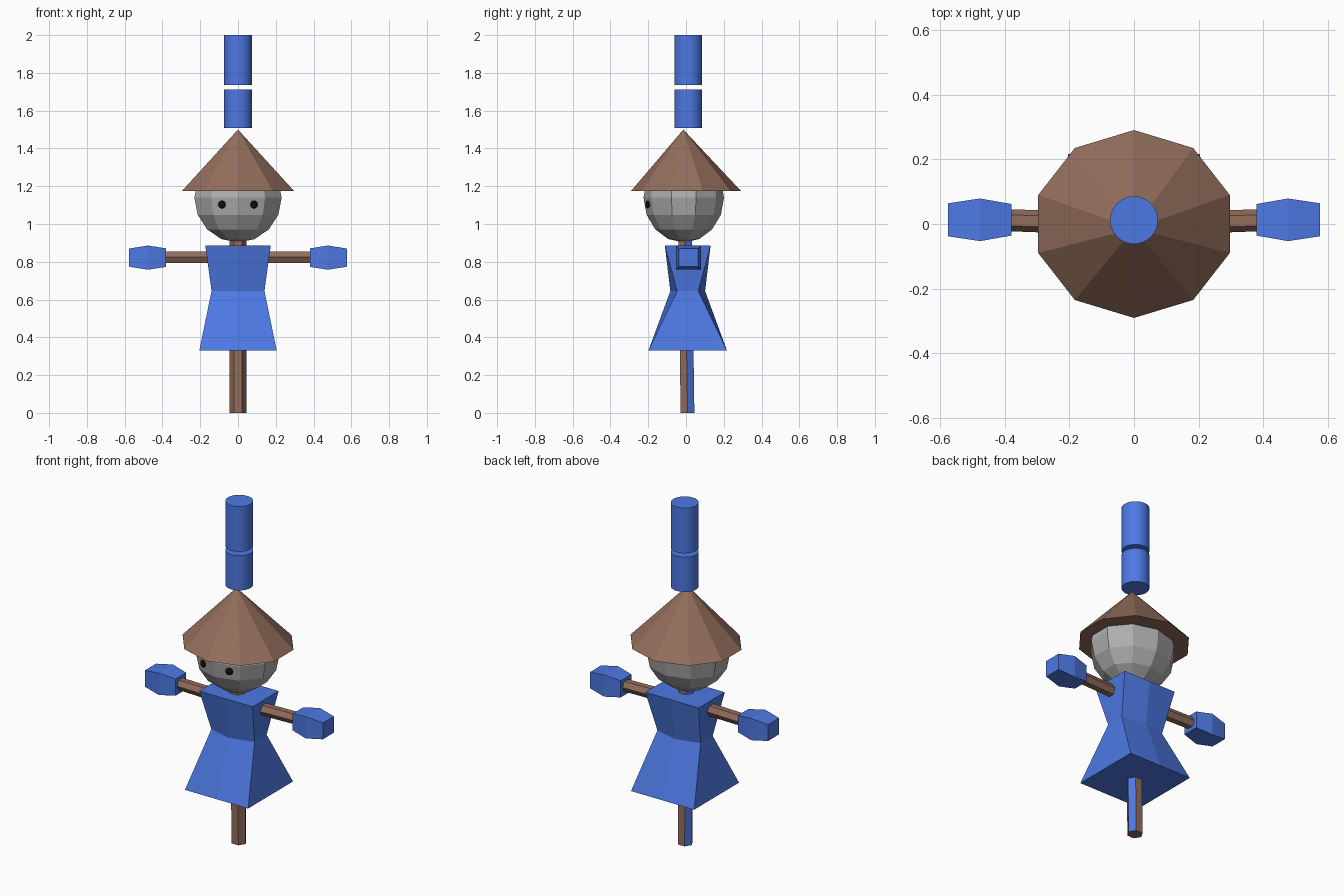
import bpy, bmesh, math
from mathutils import Matrix

if "Cube" in bpy.data.objects:
    bpy.data.objects.remove(bpy.data.objects["Cube"])


def material(name, rgb):
    m = bpy.data.materials.new(name)
    m.diffuse_color = (*rgb, 1)
    m.use_nodes = True
    m.node_tree.nodes["Principled BSDF"].inputs["Base Color"].default_value = m.diffuse_color
    return m


BLUE = material("cloth blue", (0.075, 0.19, 0.77))
BROWN = material("wood brown", (0.29, 0.155, 0.105))
GREY = material("sack grey", (0.43, 0.43, 0.43))
BLACK = material("eye black", (0.005, 0.005, 0.005))


def finish(name, bm, *mats):
    bmesh.ops.recalc_face_normals(bm, faces=bm.faces)
    me = bpy.data.meshes.new(name)
    bm.to_mesh(me)
    bm.free()
    for m in mats:
        me.materials.append(m)
    ob = bpy.data.objects.new(name, me)
    bpy.context.collection.objects.link(ob)
    return ob


def loft(name, rings, *mats):
    """Skin a list of equal-length point rings and cap both ends."""
    bm = bmesh.new()
    loops = [[bm.verts.new(p) for p in ring] for ring in rings]
    n = len(loops[0])
    for a, b in zip(loops, loops[1:]):
        for i in range(n):
            j = (i + 1) % n
            bm.faces.new((a[i], a[j], b[j], b[i]))
    bm.faces.new(loops[0])
    bm.faces.new(loops[-1])
    return finish(name, bm, *mats)


def polygon(n, rx, ry, cy, z, turn=0.0):
    return [(rx * math.cos(turn + math.tau * i / n),
             cy + ry * math.sin(turn + math.tau * i / n), z) for i in range(n)]


# Post: hexagonal, leaning a little, with blue rear side faces
post = loft("post", [polygon(6, 0.044, 0.042, 0.008, 0.0),
                     polygon(6, 0.044, 0.042, -0.005, 0.93)], BROWN, BLUE)
for f in post.data.polygons:
    if abs(f.normal.x) > 0.5 and f.normal.y > 0.2:
        f.material_index = 1


# Dress: corners plus a centre point on the front and back
def dress_ring(x, y_side, y_mid, z):
    c = 0.009
    return [(x, c - y_side, z), (x, c + y_side, z), (0, c + y_mid, z),
            (-x, c + y_side, z), (-x, c - y_side, z), (0, c - y_mid, z)]


dress = loft("dress", [dress_ring(0.205, 0.208, 0.208, 0.33),
                       dress_ring(0.14, 0.056, 0.092, 0.645),
                       dress_ring(0.173, 0.121, 0.121, 0.885)], BLUE)


# Arms and mittens
def arm_ring(x, r, cy):
    return [(x, cy + r * math.cos(math.tau * i / 6),
             0.824 + r * math.sin(math.tau * i / 6)) for i in range(6)]


def hand_ring(x, hy, hz):
    return [(x, 0.013 + sy * hy, 0.822 + sz * hz)
            for sy, sz in ((-1, -1), (1, -1), (1, 1), (-1, 1))]


for side, s in (("right", 1), ("left", -1)):
    loft(side + "_arm", [arm_ring(s * 0.1, 0.035, 0.002),
                         arm_ring(s * 0.40, 0.034, 0.012)], BROWN)
    loft(side + "_hand", [hand_ring(s * 0.38, 0.049, 0.049),
                          hand_ring(s * 0.477, 0.066, 0.064),
                          hand_ring(s * 0.577, 0.051, 0.048)], BLUE)

# Head: faceted ball
bm = bmesh.new()
bmesh.ops.create_uvsphere(bm, u_segments=10, v_segments=8, radius=1)
bmesh.ops.transform(bm, verts=bm.verts, matrix=Matrix.Translation((0, -0.012, 1.14))
                    @ Matrix.Diagonal((0.243, 0.213, 0.238, 1)))
for v in bm.verts:  # tuck the crown under the hat
    if v.co.z > 1.25:
        v.co.x *= 0.9
        v.co.y *= 0.9
finish("head", bm, GREY)

# Eyes
for side, s in (("right", 1), ("left", -1)):
    bm = bmesh.new()
    bmesh.ops.create_uvsphere(bm, u_segments=10, v_segments=6, radius=0.021)
    bmesh.ops.transform(bm, verts=bm.verts,
                        matrix=Matrix.Translation((s * 0.085, -0.203, 1.103))
                        @ Matrix.Rotation(s * 0.35, 4, 'Z')
                        @ Matrix.Diagonal((1, 0.5, 1, 1)))
    finish(side + "_eye", bm, BLACK)

# Hat: ten-sided cone
bm = bmesh.new()
rim = [bm.verts.new(p) for p in polygon(10, 0.312, 0.291, 0.0, 1.175, math.pi / 2)]
tip = bm.verts.new((0, -0.014, 1.5))
for i in range(10):
    bm.faces.new((rim[i], rim[(i + 1) % 10], tip))
bm.faces.new(rim)
finish("hat", bm, BROWN)

# Two floating cylinders above the hat
for name, z0, z1 in (("lower_cylinder", 1.508, 1.712), ("upper_cylinder", 1.735, 2.0)):
    ob = loft(name, [polygon(32, 0.074, 0.074, 0.012, z0),
                     polygon(32, 0.074, 0.074, 0.012, z1)], BLUE)
    for f in ob.data.polygons:
        f.use_smooth = len(f.vertices) == 4
    for e in ob.data.edges:
        a, b = (ob.data.vertices[i].co.z for i in e.vertices)
        e.use_edge_sharp = abs(a - b) < 0.001
